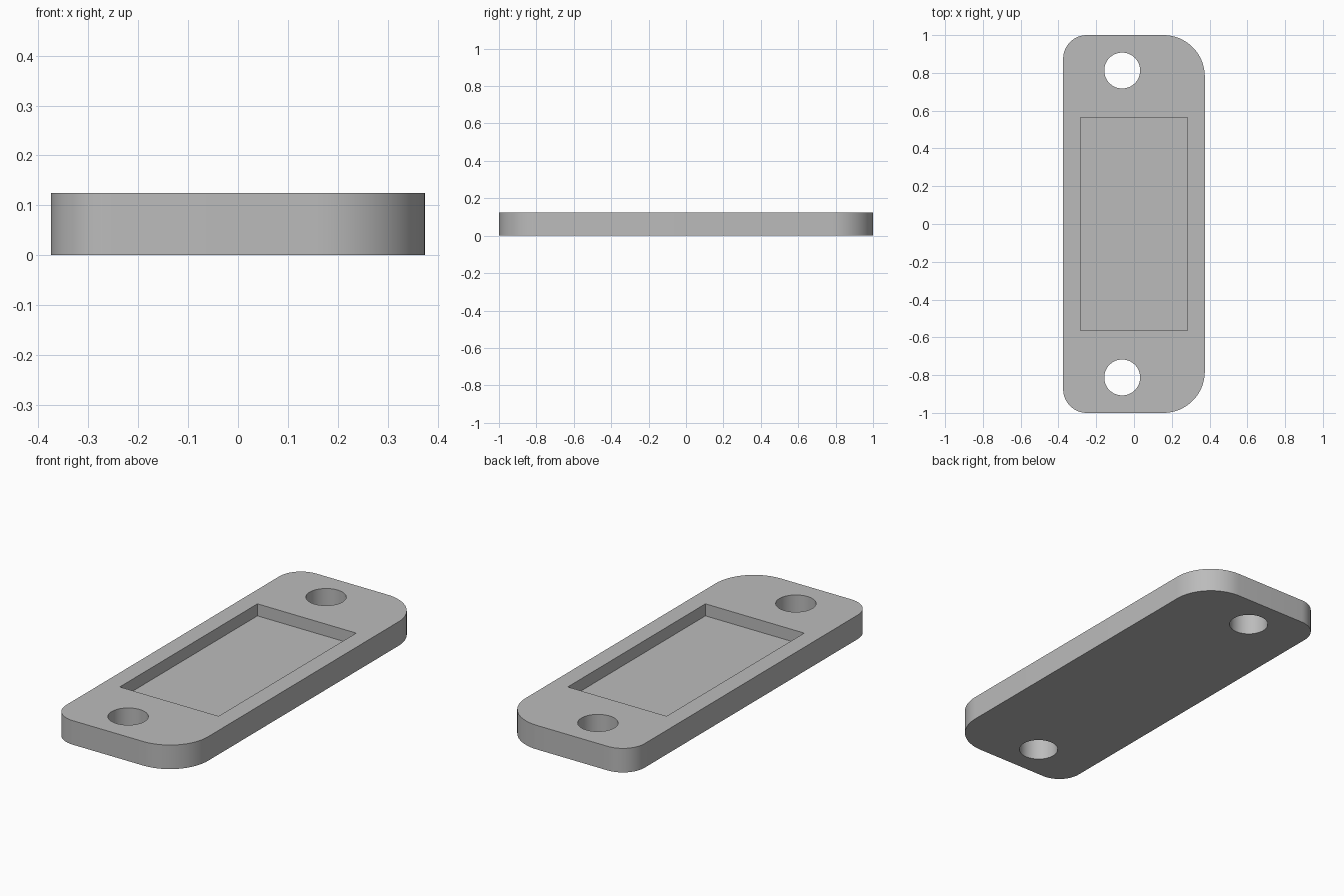
import bpy, bmesh
from math import cos, sin, pi, radians

default = bpy.data.objects.get("Cube")
if default:
    bpy.data.objects.remove(default, do_unlink=True)

LENGTH, WIDTH, HEIGHT = 2.0, 0.75, 0.125
LEFT_RADIUS, RIGHT_RADIUS = 0.219, 0.125
HOLE_X, HOLE_Y, HOLE_RADIUS = -0.0625, 0.8125, 0.095
POCKET_X, POCKET_Y, POCKET_FLOOR = 0.284, 0.565, 0.0625

grey = bpy.data.materials.new("plain grey")
grey.use_nodes = True
colour = (0.5, 0.5, 0.5, 1)
grey.diffuse_color = colour
grey.node_tree.nodes["Principled BSDF"].inputs["Base Color"].default_value = colour


def arc(cx, cy, radius, start, sweep, steps):
    return [(cx + radius * cos(start + sweep * i / steps),
             cy + radius * sin(start + sweep * i / steps)) for i in range(steps + 1)]


def prism(name, outline, bottom, top):
    """Extrude a counter-clockwise outline between two heights."""
    bm = bmesh.new()
    base = bm.faces.new([bm.verts.new((x, y, bottom)) for x, y in outline])
    lifted = bmesh.ops.extrude_face_region(bm, geom=[base], use_keep_orig=True)
    verts = [v for v in lifted["geom"] if isinstance(v, bmesh.types.BMVert)]
    bmesh.ops.translate(bm, verts=verts, vec=(0, 0, top - bottom))
    bmesh.ops.recalc_face_normals(bm, faces=bm.faces)
    mesh = bpy.data.meshes.new(name)
    bm.to_mesh(mesh)
    bm.free()
    mesh.materials.append(grey)
    obj = bpy.data.objects.new(name, mesh)
    bpy.context.collection.objects.link(obj)
    return obj


# Plate with larger corner radii on its left side
outline = []
for quadrant, (sx, sy) in enumerate([(1, 1), (-1, 1), (-1, -1), (1, -1)]):
    r = LEFT_RADIUS if sx > 0 else RIGHT_RADIUS
    outline += arc(sx * (WIDTH / 2 - r), sy * (LENGTH / 2 - r), r, quadrant * pi / 2, pi / 2, 16)
plate = prism("mounting_plate", outline, 0, HEIGHT)

# Rectangular pocket and two through holes
cutters = [prism("pocket_cutter", [(-POCKET_X, -POCKET_Y), (POCKET_X, -POCKET_Y),
                                   (POCKET_X, POCKET_Y), (-POCKET_X, POCKET_Y)],
                 POCKET_FLOOR, HEIGHT + 0.1)]
for name, side in (("front", -1), ("back", 1)):
    circle = arc(HOLE_X, side * HOLE_Y, HOLE_RADIUS, 0, 2 * pi, 64)[:-1]
    cutters.append(prism(name + "_hole_cutter", circle, -0.1, HEIGHT + 0.1))

bpy.ops.object.select_all(action="DESELECT")
plate.select_set(True)
bpy.context.view_layer.objects.active = plate
for cutter in cutters:
    cutter.hide_render = True
    cut = plate.modifiers.new(cutter.name, "BOOLEAN")
    cut.operation = "DIFFERENCE"
    cut.solver = "EXACT"
    cut.object = cutter
    bpy.ops.object.modifier_apply(modifier=cut.name)
    bpy.data.objects.remove(cutter, do_unlink=True)

# Smooth rounded walls, crisp rims
bpy.ops.object.shade_smooth_by_angle(angle=radians(30))
